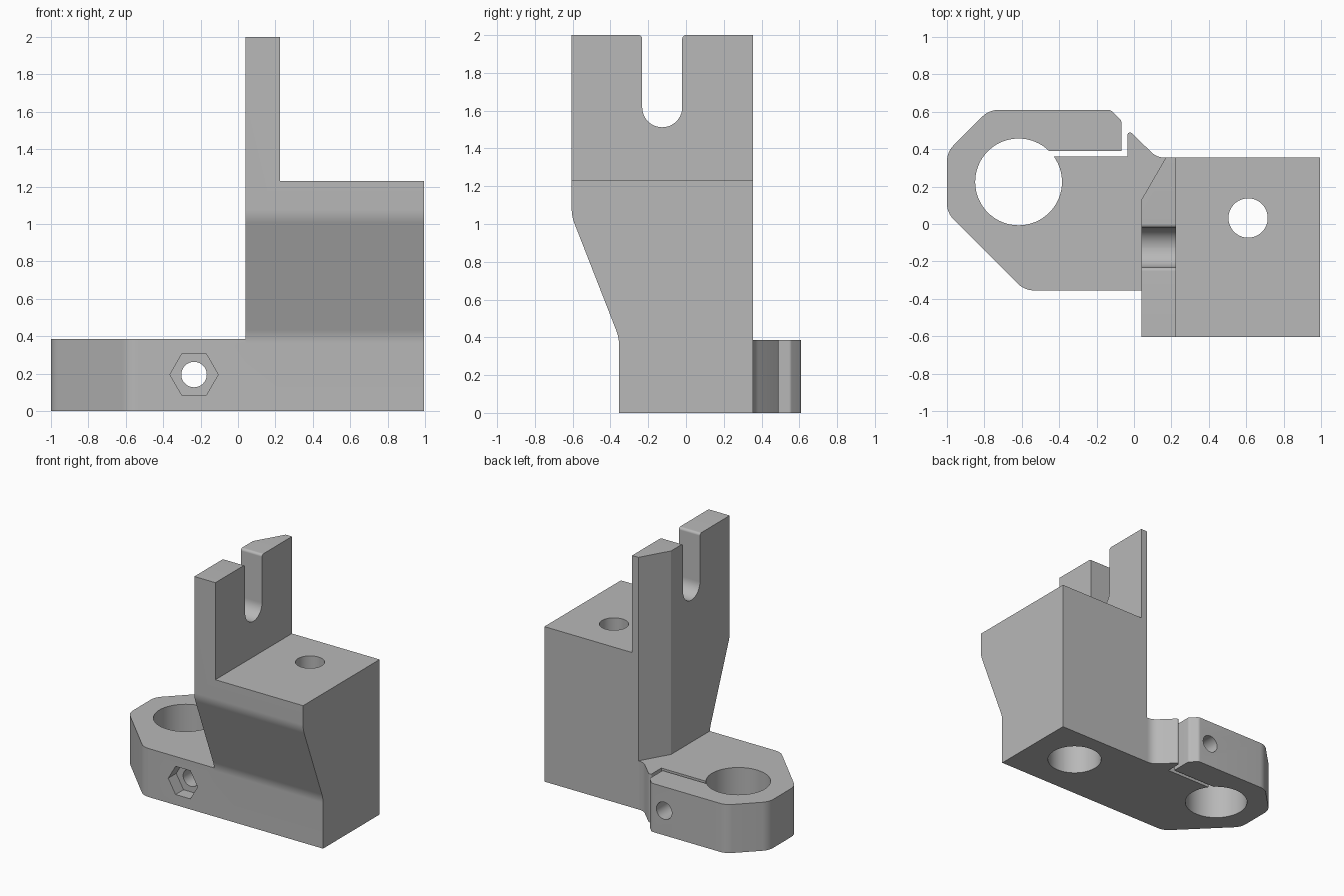
import bpy, bmesh, math
from mathutils import Vector, Matrix

cube = bpy.data.objects.get("Cube")
if cube:
    bpy.data.objects.remove(cube)

grey = bpy.data.materials.new("plain grey")
grey.use_nodes = True
colour = (0.48, 0.48, 0.48, 1)
grey.diffuse_color = colour
for node in grey.node_tree.nodes:
    if node.type == 'BSDF_PRINCIPLED':
        node.inputs["Base Color"].default_value = colour

# Axes that carry a profile's (u, v, depth) into the model's space
TOP = Matrix(((1, 0, 0), (0, 1, 0), (0, 0, 1)))    # u=x v=y depth=z
SIDE = Matrix(((0, 0, 1), (1, 0, 0), (0, 1, 0)))   # u=y v=z depth=x
FRONT = Matrix(((1, 0, 0), (0, 0, 1), (0, 1, 0)))  # u=x v=z depth=y


def rounded(corners, steps=6):
    """Polygon whose corners (u, v, radius) are replaced by tangent arcs."""
    out = []
    for i, (u, v, r) in enumerate(corners):
        p = Vector((u, v))
        if r == 0:
            out.append(p)
            continue
        a = (Vector(corners[i - 1][:2]) - p).normalized()
        b = (Vector(corners[(i + 1) % len(corners)][:2]) - p).normalized()
        half = a.angle(b) / 2
        centre = p + (a + b).normalized() * (r / math.sin(half))
        start = p + a * (r / math.tan(half)) - centre
        end = p + b * (r / math.tan(half)) - centre
        sweep = start.angle_signed(end)
        for k in range(steps + 1):
            t = -sweep * k / steps
            out.append(centre + Matrix.Rotation(t, 2) @ start)
    return out


def ring(u, v, r, sides=64):
    return [Vector((u + r * math.cos(math.tau * k / sides),
                    v + r * math.sin(math.tau * k / sides))) for k in range(sides)]


def prism(name, points, low, high, axes=TOP):
    bm = bmesh.new()
    verts = [bm.verts.new(axes @ Vector((p[0], p[1], low))) for p in points]
    face = bm.faces.new(verts)
    new = bmesh.ops.extrude_face_region(bm, geom=[face])["geom"]
    bmesh.ops.translate(bm, vec=axes @ Vector((0, 0, high - low)),
                        verts=[g for g in new if isinstance(g, bmesh.types.BMVert)])
    bmesh.ops.recalc_face_normals(bm, faces=bm.faces)
    mesh = bpy.data.meshes.new(name)
    bm.to_mesh(mesh)
    bm.free()
    mesh.materials.append(grey)
    obj = bpy.data.objects.new(name, mesh)
    bpy.context.collection.objects.link(obj)
    return obj


def combine(target, tool, operation='DIFFERENCE'):
    """Apply a boolean and discard the tool."""
    mod = target.modifiers.new("combine", 'BOOLEAN')
    mod.operation, mod.solver, mod.object = operation, 'EXACT', tool
    bpy.context.view_layer.objects.active = target
    bpy.ops.object.modifier_apply(modifier=mod.name)
    bpy.data.objects.remove(tool)


# Block and slotted upright, drawn as one side profile
LEFT, RIGHT, BACK, FRONT_Y = 0.04, 0.995, 0.355, -0.605
slot_mid, slot_r = -0.126, 0.106
bracket = prism("bracket", rounded([
    (-0.355, 0, 0), (BACK, 0, 0), (BACK, 2, 0),
    (slot_mid + slot_r, 2, 0.02), (slot_mid + slot_r, 1.512, 0.1059),
    (slot_mid - slot_r, 1.512, 0.1059), (slot_mid - slot_r, 2, 0.02),
    (FRONT_Y, 2, 0), (FRONT_Y, 1.04, 0.2), (-0.355, 0.4, 0.2)], 10),
    LEFT, RIGHT, SIDE)

# Step above the block, and the slanted back corner of the upright
combine(bracket, prism("step_cutter", [(0.225, -1), (1.2, -1), (1.2, 1), (0.225, 1)], 1.23, 2.2))
combine(bracket, prism("corner_cutter", [(LEFT - 0.058, 0.03), (0.228, 0.455),
                                         (-0.1, 0.455)], -0.1, 2.2))

# Split clamp arm with its small stop nib
clamp = prism("clamp_arm", rounded([
    (0.5, -0.355, 0), (-0.585, -0.355, 0.12), (-1, 0.06, 0.12), (-1, 0.385, 0.12),
    (-0.775, 0.61, 0.12), (-0.125, 0.61, 0.03), (-0.068, 0.553, 0.02),
    (-0.068, 0.39, 0), (-0.5, 0.39, 0), (-0.5, 0.36, 0), (-0.036, 0.36, 0),
    (-0.036, 0.51, 0.015), (0.122, BACK, 0.1), (0.5, BACK, 0)]), 0, 0.385)
combine(bracket, clamp, 'UNION')

# Clamp bore, block hole with its counterbore, clamp screw hole and nut pocket
combine(bracket, prism("clamp_bore", ring(-0.617, 0.225, 0.232, 96), -0.1, 0.6))
combine(bracket, prism("block_hole", ring(0.61, 0.032, 0.105), -0.1, 1.5))
combine(bracket, prism("counterbore", ring(0.61, 0.032, 0.2), -0.1, 0.95))
combine(bracket, prism("screw_hole", ring(-0.235, 0.195, 0.068, 48), -1, 1, FRONT))
combine(bracket, prism("nut_pocket", ring(-0.235, 0.195, 0.129, 6), -0.6, -0.255, FRONT))

# Smooth rounds, crisp edges
bpy.ops.object.select_all(action='DESELECT')
bracket.select_set(True)
bpy.context.view_layer.objects.active = bracket
bpy.ops.object.shade_smooth_by_angle(angle=math.radians(25))
